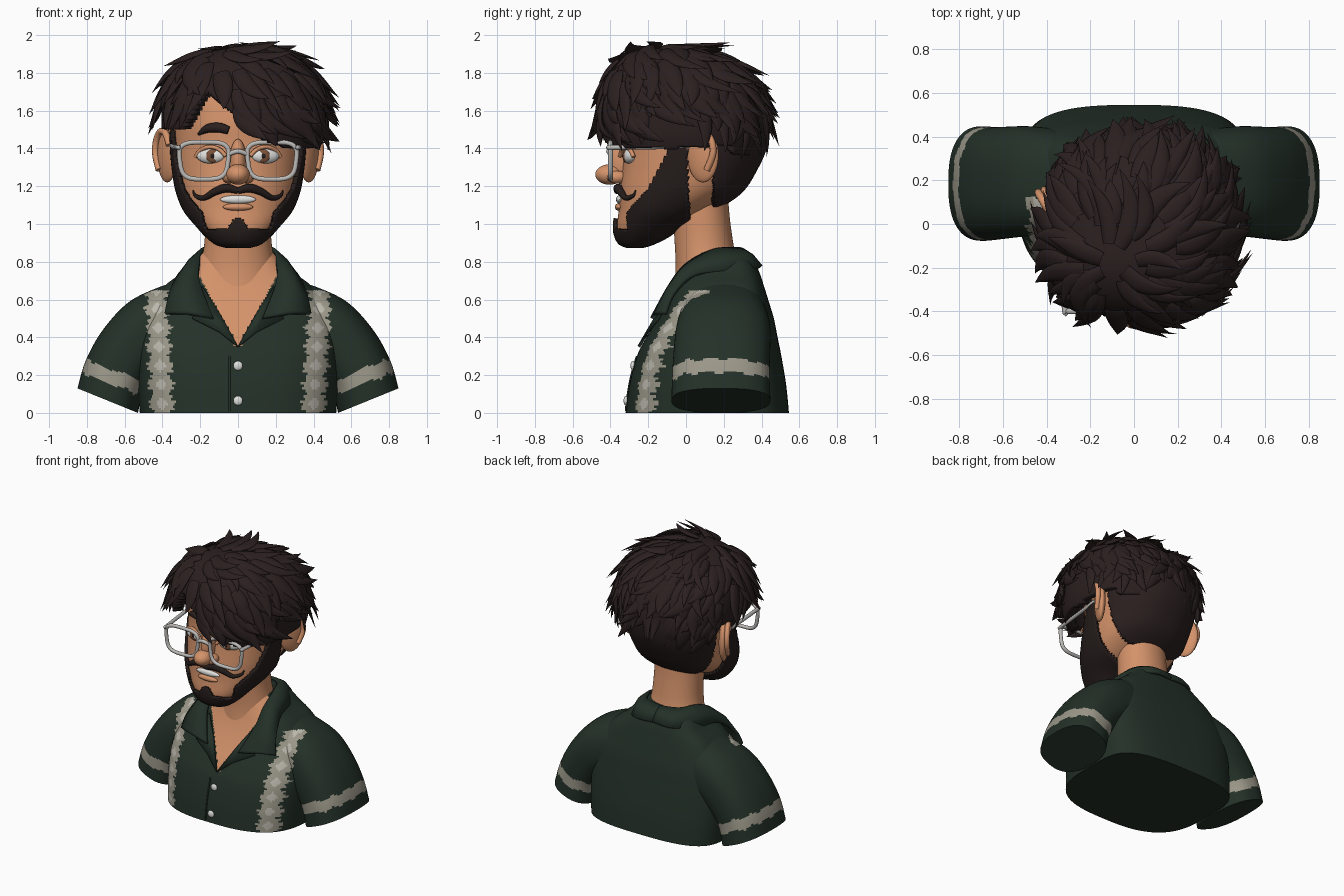
import bpy, bmesh, math, random
from mathutils import Vector, Matrix
from mathutils.bvhtree import BVHTree

random.seed(4)
if "Cube" in bpy.data.objects:
    bpy.data.objects.remove(bpy.data.objects["Cube"])


def material(name, *rgb):
    m = bpy.data.materials.new(name)
    m.use_nodes = True
    m.diffuse_color = (*rgb, 1)
    m.node_tree.nodes["Principled BSDF"].inputs["Base Color"].default_value = (*rgb, 1)
    return m


HAIR = material("dark brown hair", .024, .014, .014)
BEARD = material("beard brown", .018, .012, .011)
SKIN = material("warm skin", .66, .29, .145)
SHIRT = material("dark green cloth", .017, .030, .021)
STRIPE = material("beige stripe", .33, .31, .25)
DIAMOND = material("pale diamond", .5, .48, .42)
FRAME = material("silver frame", .5, .49, .47)
WHITE = material("white", .75, .75, .73)
IRIS = material("brown iris", .19, .08, .04)


def finish(bm, name, *mats, rule=None, thick=0, side=1):
    """Turn a bmesh into a smooth object, coloured by an optional face rule."""
    if rule:
        for f in bm.faces:
            f.material_index = rule(f.calc_center_median())
    me = bpy.data.meshes.new(name)
    bm.to_mesh(me)
    ob = bpy.data.objects.new(name, me)
    bpy.context.collection.objects.link(ob)
    for m in mats:
        me.materials.append(m)
    bpy.ops.object.select_all(action='DESELECT')
    ob.select_set(True)
    bpy.context.view_layer.objects.active = ob
    bpy.ops.object.shade_smooth_by_angle(angle=math.radians(45))
    if thick:
        mod = ob.modifiers.new("thickness", 'SOLIDIFY')
        mod.thickness, mod.offset = thick, side


def smooth(rows, steps):
    """Catmull-Rom interpolation of rows of numbers."""
    pts = [rows[0], *rows, rows[-1]]
    out = []
    for a, b, c, d in zip(pts, pts[1:], pts[2:], pts[3:]):
        for k in range(steps):
            t = k / steps
            out.append([q + t / 2 * (r - p + t * (2*p - 5*q + 4*r - s + t * (3*(q - r) + s - p)))
                        for p, q, r, s in zip(a, b, c, d)])
    return out + [list(rows[-1])]


def lerp(x, pairs):
    if x <= pairs[0][0]:
        return pairs[0][1]
    for (a, u), (b, v) in zip(pairs, pairs[1:]):
        if x <= b:
            return u + (v - u) * (x - a) / (b - a)
    return pairs[-1][1]


def upright(row, c, s):
    z, rx, front, back = row
    return rx * c, (front + back) / 2 + (back - front) / 2 * s, z


def broad_back(row, c, s):
    return upright(row, c, s ** .55 if s > 0 else s)


def loft(rows, place, n, steps, power):
    bm = bmesh.new()
    rings = []
    for row in smooth(rows, steps):
        ring = []
        for i in range(n):
            a = math.tau * (i + .5) / n
            c, s = [math.copysign(abs(v) ** (2 / power), v) for v in (math.cos(a), math.sin(a))]
            ring.append(bm.verts.new(place(row, c, s)))
        rings.append(ring)
    for a, b in zip(rings, rings[1:]):
        for i in range(n):
            j = (i + 1) % n
            bm.faces.new((a[i], a[j], b[j], b[i]))
    bm.faces.new(rings[0])
    bm.faces.new(rings[-1])
    bmesh.ops.recalc_face_normals(bm, faces=bm.faces)
    return bm


def keep(bm, test):
    bad = [f for f in bm.faces if not test(f.calc_center_median())]
    bmesh.ops.delete(bm, geom=bad, context='FACES')
    return bm


def ball(name, mat, loc, size, turn=0):
    bm = bmesh.new()
    bmesh.ops.create_uvsphere(bm, u_segments=32, v_segments=20, radius=1)
    bm.transform(Matrix.Translation(loc) @ Matrix.Rotation(turn, 4, 'Z') @ Matrix.Diagonal((*size, 1)))
    finish(bm, name, mat)


def tube(name, mat, pts, radius, taper=None, closed=False):
    """Round tube through points; taper gives one radius factor per point."""
    rows = [(*p, w) for p, w in zip(pts, taper or [1] * len(pts))]
    rows = rows if closed else smooth(rows, 6)
    cu = bpy.data.curves.new(name, 'CURVE')
    cu.dimensions, cu.bevel_depth, cu.bevel_resolution, cu.use_fill_caps = '3D', radius, 3, True
    sp = cu.splines.new('POLY')
    sp.points.add(len(rows) - 1)
    for p, r in zip(sp.points, rows):
        p.co, p.radius = (*r[:3], 1), r[3]
    sp.use_cyclic_u, sp.use_smooth = closed, True
    cu.materials.append(mat)
    bpy.context.collection.objects.link(bpy.data.objects.new(name, cu))


def draper(bm):
    tree = BVHTree.FromBMesh(bm)
    return lambda x, z, off=0: Vector((x, tree.ray_cast((x, -2, z), (0, 1, 0))[0].y - off, z))


# Shirt body with open neck and patterned stripes
def stripe(c):
    x, wave = abs(abs(c.x) - .4 - .05 * c.z), abs((c.z / .1) % 1 - .5)
    if c.y > .12 or c.z > .65:
        return 0
    if x + wave * .1 < .034:
        return 2
    return int(x < .072 - .06 * wave + .01 * math.sin(c.z * 190 + c.x * 9))


def body_rule(c):
    return 3 if c.y < .08 and abs(c.x) < (c.z - .35) * .55 else stripe(c)


torso = loft([(0, .52, -.32, .545), (.15, .53, -.3, .53), (.3, .535, -.26, .505), (.4, .53, -.21, .485),
              (.5, .505, -.15, .465), (.6, .45, -.095, .435), (.68, .38, -.06, .41), (.74, .3, -.04, .39),
              (.8, .24, -.02, .36), (.85, .19, 0, .3)], broad_back, 260, 12, 2.8)
on_torso = draper(torso)
finish(torso, "shirt_body", SHIRT, STRIPE, DIAMOND, SKIN, rule=body_rule)


# Sleeves, with a band parallel to the hem
def sleeve_rule(c):
    d = (.69 - abs(c.x)) * .376 + (c.z - .065) * .927
    wobble = .008 * math.sin(c.y * 45 + c.x * 30)
    return int(.09 < d + wobble < .165) or (stripe(c) if abs(c.x) < .5 else 0)


for s, label in ((1, "left"), (-1, "right")):
    def limb(r, c, sn):
        return (s * ((r[0] + r[2]) / 2 + (r[0] - r[2]) / 2 * c), r[4] + r[5] * sn,
                (r[1] + r[3]) / 2 + (r[1] - r[3]) / 2 * c)
    arm = loft([(.85, .13, .53, .0, .185, .262), (.805, .28, .5, .12, .185, .258), (.715, .44, .45, .2, .19, .255),
                (.58, .585, .38, .26, .197, .25), (.42, .665, .26, .3, .2, .23), (.3, .7, .15, .35, .2, .19)],
               limb, 120, 14, 2.5)
    finish(arm, label + "_sleeve", SHIRT, STRIPE, DIAMOND, rule=sleeve_rule)

    # Collar half and lapel
    fold = smooth([(0, .3, .862), (.13, .27, .868), (.19, .15, .862), (.205, .01, .79),
                   (.2, -.08, .68), (.13, -.18, .5)], 6)
    edge = smooth([(0, .39, .775), (.15, .385, .77), (.26, .25, .75), (.31, .05, .73),
                   (.36, -.065, .63), (.385, -.11, .525)], 6)
    bm = bmesh.new()
    grid = []
    for a, b in zip(fold, edge):
        a, b = Vector(a), Vector(b)
        mid = (a + b) / 2 + Vector((min(.012, a.x), -.012 if a.y < .1 else .004, .012))
        grid.append([bm.verts.new((s * p.x, p.y, p.z)) for p in (a, mid, b)])
    for a, b in zip(grid, grid[1:]):
        for k in (0, 1):
            bm.faces.new((a[k], a[k + 1], b[k + 1], b[k]))
    finish(bm, label + "_collar", SHIRT, thick=.022, side=0)
    bm = bmesh.new()
    bm.faces.new([bm.verts.new(on_torso(s * x, z, .012)) for x, z in
                  ((0, .35), (.1, .43), (.24, .5), (.19, .67), (.1, .53))])
    finish(bm, label + "_lapel", SHIRT, thick=.016, side=0)

# Placket edge and buttons
tube("placket_edge", SHIRT, [on_torso(-.045, z) for z in (.01, .1, .2, .3)], .006)
for z, label in ((.25, "upper"), (.065, "lower")):
    ball(label + "_button", WHITE, on_torso(0, z, .006), (.025, .012, .025))

# Neck and head
finish(loft([(.55, .2, -.08, .25), (.75, .2, -.056, .275), (.9, .178, -.06, .25), (1.05, .172, -.07, .23),
             (1.2, .17, -.07, .22)], upright, 64, 6, 2.1), "neck", SKIN)


def head_form():
    return loft([(.895, .06, -.31, -.23), (.91, .11, -.343, -.18), (.95, .16, -.362, -.1), (1, .205, -.365, -.03),
                 (1.08, .27, -.355, .13), (1.18, .31, -.35, .28), (1.3, .33, -.335, .36), (1.42, .34, -.325, .41),
                 (1.55, .34, -.325, .42), (1.7, .31, -.29, .36), (1.82, .2, -.18, .25), (1.85, .05, -.05, .1)],
                upright, 200, 10, 2.2)


head = head_form()
on_face = draper(head)
finish(head, "head", SKIN)

# Beard and short nape hair as shells over the head
cheek = [(0, 1.03), (.025, 1.02), (.05, .98), (.16, .97), (.24, 1.05), (.3, 1.17), (.325, 1.32), (.34, 1.5)]
jaw = [(-.3, 1.06), (-.27, 1.1), (-.19, 1.19), (-.09, 1.39), (-.06, 1.5)]
finish(keep(head_form(), lambda c: c.y < .01 and c.z < max(lerp(abs(c.x), cheek), lerp(c.y, jaw) if c.y > -.3 else 0)),
       "beard", BEARD, thick=.022)
finish(keep(head_form(), lambda c: c.y > .14 and 1.11 < c.z < 1.6), "nape_hair", HAIR, thick=.022)

# Nose and mouth
for name, loc, size in (("nose_tip", (0, -.405, 1.262), (.062, .075, .054)),
                        ("nose_bridge", (0, -.34, 1.33), (.045, .07, .12))):
    ball(name, SKIN, loc, size)
ball("teeth", WHITE, on_face(0, 1.13), (.095, .018, .022))
ball("lower_lip", SKIN, on_face(0, 1.09), (.08, .022, .02))

for s, label in ((1, "left"), (-1, "right")):
    ball(label + "_nostril", SKIN, (s * .048, -.365, 1.248), (.036, .055, .034))
    # Ear with a raised rim
    ball(label + "_ear", SKIN, (s * .375, .09, 1.365), (.034, .092, .145), s * -.5)
    tube(label + "_ear_rim", SKIN, [(s * (.396 + v * .045), .07 + v * .08, 1.37 + w * .12) for v, w in
                                    ((-.7, .4), (-.3, .9), (.3, 1), (.8, .6), (.9, 0), (.5, -.7))], .018)
    # Eye, lid and brow
    eye = on_face(s * .145, 1.36)
    ball(label + "_eye", WHITE, eye, (.075, .03, .04), s * .25)
    ball(label + "_iris", IRIS, eye + Vector((s * -.01, -.021, 0)), (.034, .012, .036))
    ball(label + "_pupil", BEARD, eye + Vector((s * -.01, -.029, 0)), (.013, .007, .014))
    tube(label + "_upper_lid", SKIN, [on_face(s * x, z, .025) for x, z in
                                      ((.065, 1.36), (.1, 1.395), (.15, 1.408), (.2, 1.39), (.225, 1.355))], .011)
    tube(label + "_brow", HAIR, [on_face(s * x, z, .008) for x, z in
                                 ((.05, 1.495), (.1, 1.51), (.16, 1.505), (.21, 1.475))], .027, (.8, 1, .85, .25))
    # Moustache half with curled tip
    tube(label + "_moustache", BEARD, [on_face(s * x, z, .015) for x, z in
                                       ((0, 1.175), (.06, 1.19), (.12, 1.172), (.18, 1.138), (.225, 1.15),
                                        (.238, 1.18))], .024, (.7, 1, .85, .6, .4, .1))
    # Glasses rim and temple
    rim = []
    for i in range(48):
        c, sn = math.cos(math.tau * i / 48), math.sin(math.tau * i / 48)
        x, z = [math.copysign(abs(v) ** .55, v) for v in (c, sn)]
        rim.append((s * (.18 + x * (.128 + .012 * z)), -.4, 1.335 + z * .098))
    tube(label + "_rim", FRAME, rim, .013, closed=True)
    tube(label + "_temple", FRAME, [(s * .312, -.405, 1.405), (s * .318, -.38, 1.405), (s * .345, -.1, 1.41),
                                    (s * .355, .08, 1.42)], .013)
tube("glasses_bridge", FRAME, [(-.05, -.4, 1.37), (0, -.41, 1.385), (.05, -.4, 1.37)], .013)

# Hair cap, cut along a swept hairline
CENTRE, SIZE = Vector((.025, -.02, 1.55)), Vector((.43, .43, .375))
CROWN = Vector((-.3, -.4, 1)).normalized()
fringe = [(-.5, 1.53), (-.38, 1.5), (-.3, 1.5), (-.17, 1.7), (0, 1.57), (.12, 1.45), (.25, 1.4)]


def hairline(p):
    if p.y < -.03:
        return lerp(p.x, fringe)
    if p.x < -.2 and p.y < .2:
        return 1.5
    return 1.41 if p.y < .25 else 1.37


def on_cap(d):
    """Point on a slightly boxy dome that is higher at the front."""
    p = d * SIZE / sum(abs(v) ** 2.4 for v in d) ** (1 / 2.4)
    return CENTRE + p - Vector((0, 0, .12 * p.y * max(d.z, 0)))


bm = bmesh.new()
bmesh.ops.create_uvsphere(bm, u_segments=160, v_segments=100, radius=1)
for v in bm.verts:
    v.co = on_cap(v.co)
finish(keep(bm, lambda c: c.z > hairline(c)), "hair_cap", HAIR, thick=.07, side=-1)


# Pointed locks that flow away from the crown and lift at the tip
def lock_path(d, length, swirl, lift, count=11):
    path = []
    for i in range(count):
        t = i / (count - 1)
        n = Vector(a / b for a, b in zip(d, SIZE)).normalized()
        path.append((on_cap(d) + n * (.012 * math.sin(3 * t) + lift * t ** 3), n))
        flow = (d * d.dot(CROWN) - CROWN).normalized()
        d = (d + (flow + d.cross(flow) * swirl * (2 * t - .4)) * (length / count)).normalized()
    return path


bm = bmesh.new()
for _ in range(460):
    d = Vector(random.gauss(0, 1) for _ in range(3)).normalized()
    path = lock_path(d, random.uniform(.45, .85), random.uniform(-.6, .9), random.uniform(.02, .1))
    if any(p.z < hairline(p) - .045 for p, n in path):
        continue
    width, rings = random.uniform(.05, .09), []
    for i, (p, n) in enumerate(path):
        t = i / (len(path) - 1)
        ahead = path[min(i + 1, len(path) - 1)][0] - path[min(i, len(path) - 2)][0]
        across = n.cross(ahead).normalized()
        w = width * (1.001 - t ** 1.5) * (.5 + .8 * t)
        rings.append([bm.verts.new(p + across * w * math.cos(a) + n * w * .4 * math.sin(a))
                      for a in (math.tau * k / 10 for k in range(10))])
    for a, b in zip(rings, rings[1:]):
        for k in range(10):
            bm.faces.new((a[k], a[k - 1], b[k - 1], b[k]))
bmesh.ops.recalc_face_normals(bm, faces=bm.faces)
finish(bm, "hair_locks", HAIR)
